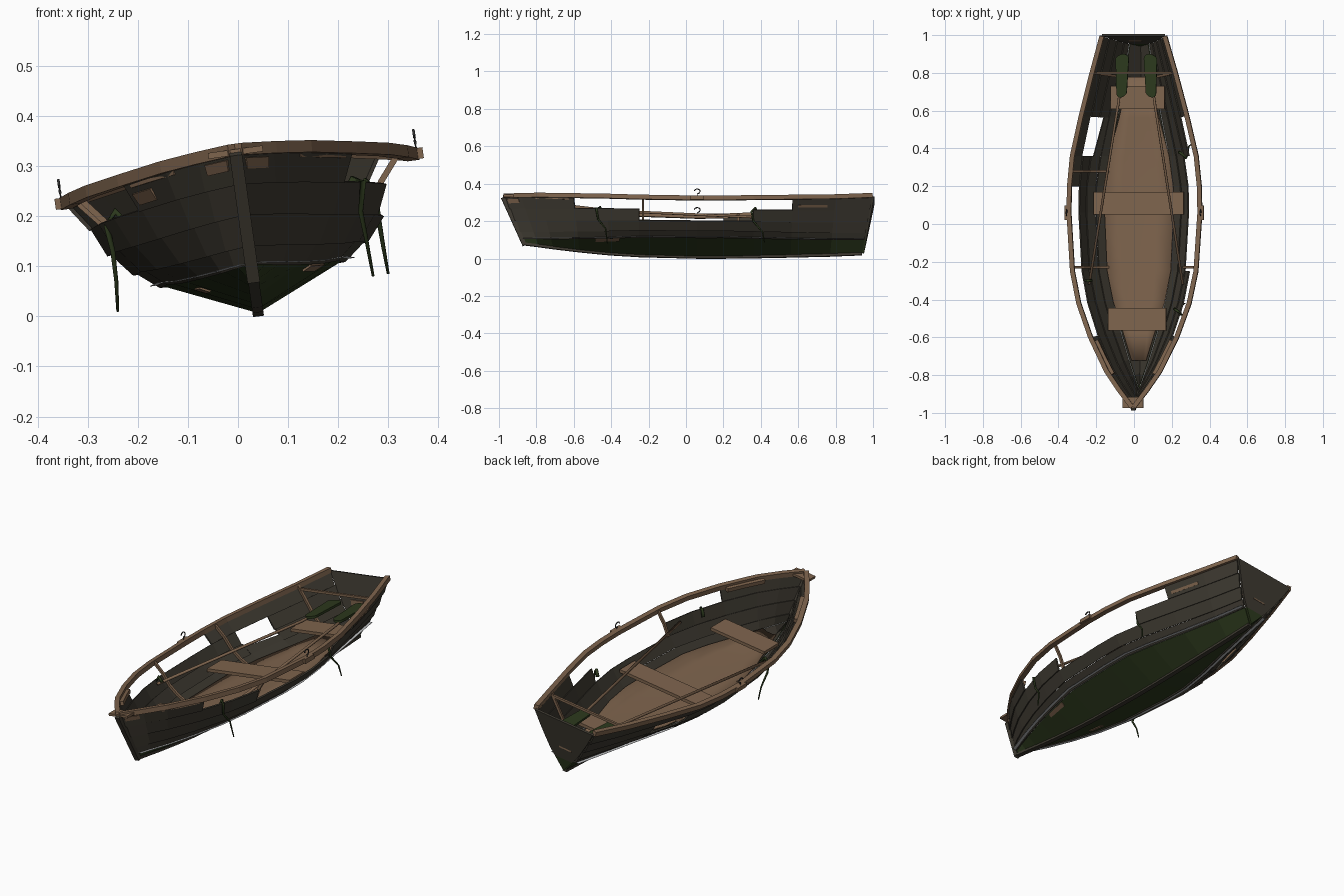
import bpy, math
from mathutils import Vector, Matrix

if "Cube" in bpy.data.objects:
    bpy.data.objects.remove(bpy.data.objects["Cube"])

# ---------- materials ----------
def material(name, rgb):
    m = bpy.data.materials.new(name)
    m.use_nodes = True
    m.diffuse_color = (*rgb, 1)
    m.node_tree.nodes["Principled BSDF"].inputs["Base Color"].default_value = (*rgb, 1)
    return m

DARK = material("weathered dark wood", (0.047, 0.041, 0.030))
BROWN = material("bare brown wood", (0.21, 0.128, 0.075))
GREEN = material("dark green paint", (0.025, 0.040, 0.012))
PALE = material("pale waterline", (0.55, 0.56, 0.57))
IRON = material("dark iron", (0.03, 0.03, 0.03))

# The boat lies heeled over on its keel
HEEL = Matrix.Translation((0.04, 0, 0.007)) @ Matrix.Rotation(math.radians(-8), 4, 'Y')

def build(name, verts, faces, mats, rule=None, thick=0, world=False):
    """Mesh object; with two materials and no rule the second is the inner side."""
    me = bpy.data.meshes.new(name)
    me.from_pydata([tuple(v) for v in verts], [], faces)
    for m in mats:
        me.materials.append(m)
    if rule:
        for p in me.polygons:
            p.material_index = rule(p.index)
    if not world:
        me.transform(HEEL)
    ob = bpy.data.objects.new(name, me)
    bpy.context.scene.collection.objects.link(ob)
    if thick:
        mod = ob.modifiers.new("Thickness", 'SOLIDIFY')
        mod.thickness, mod.offset = thick, 0
        mod.material_offset = len(mats) - 1
    return ob

def sweep(name, pts, w, h, mat, sides=4, tip=1.0, world=False):
    """Bar of given width and height along a path."""
    pts = [Vector(p) for p in pts]
    n, verts, faces = len(pts), [], []
    grow = math.sqrt(2) if sides == 4 else 1
    for i, p in enumerate(pts):
        t = (pts[min(i + 1, n - 1)] - pts[max(i - 1, 0)]).normalized()
        ref = Vector((0, 0, 1)) if abs(t.z) < 0.95 else Vector((0, 1, 0))
        a = t.cross(ref).normalized()
        b = a.cross(t)
        s = grow * (1 + (tip - 1) * i / (n - 1)) / 2
        for k in range(sides):
            ang = math.tau * (k + 0.5) / sides
            verts.append(p + a * math.cos(ang) * w * s + b * math.sin(ang) * h * s)
    for i in range(n - 1):
        for k in range(sides):
            q = (k + 1) % sides
            faces.append((i * sides + k, i * sides + q, (i + 1) * sides + q, (i + 1) * sides + k))
    faces += [tuple(range(sides))[::-1], tuple(range((n - 1) * sides, n * sides))]
    ob = build(name, verts, faces, [mat], world=world)
    if sides > 4:
        ob.data.polygons.foreach_set("use_smooth", [True] * len(faces))
    return ob

def box(name, c, size, mat):
    x, y, z = c
    return sweep(name, [(x, y - size[1] / 2, z), (x, y + size[1] / 2, z)], size[0], size[2], mat)

# ---------- hull shape ----------
# station: y at rim, half beam, rim height, keel height, rake of the lower edge
STATIONS = [(-0.97, 0.004, 0.325, 0.075, 0.11), (-0.88, 0.073, 0.319, 0.066, 0.09),
            (-0.78, 0.142, 0.311, 0.055, 0.07), (-0.6, 0.23, 0.296, 0.038, 0.03),
            (-0.42, 0.295, 0.284, 0.022, 0.01), (-0.25, 0.33, 0.274, 0.012, 0),
            (0.06, 0.35, 0.266, 0.004, 0), (0.2, 0.347, 0.267, 0.004, 0),
            (0.36, 0.331, 0.271, 0.006, 0), (0.57, 0.283, 0.28, 0.01, -0.01),
            (0.8, 0.223, 0.291, 0.015, -0.03), (0.995, 0.168, 0.306, 0.022, -0.055)]
YS = [s[0] for s in STATIONS]
# width and height fractions of the plank edges at bow, middle and stern
BOW = ([0, .32, .5, .68, .85, 1], [0, .1, .25, .5, .75, 1])
MID = ([0, .51, .65, .78, .87, 1], [0, .30, .42, .59, .8, 1])
STERN = ([0, .3, .45, .63, .82, 1], [0, .24, .36, .55, .77, 1])

def lerp(a, b, t):
    return a + (b - a) * t

def hull(side, y, level, out=0.0):
    """Point on the hull skin; level runs from 0 at the keel to 5 at the rim."""
    i = max(k for k in range(len(YS) - 1) if YS[k] <= y or k == 0)
    u = (y - YS[i]) / (YS[i + 1] - YS[i])
    _, b, h, k, r = (lerp(p, q, u) for p, q in zip(STATIONS[i], STATIONS[i + 1]))
    end, w = (BOW, (-0.2 - y) / 0.77) if y < 0 else (STERN, (y - 0.2) / 0.8)
    w = min(max(w, 0), 1)
    j = min(int(level), 4)
    f, g = (lerp(lerp(MID[c][j], MID[c][j + 1], level - j),
                 lerp(end[c][j], end[c][j + 1], level - j), w) for c in (0, 1))
    return Vector((side * (b * f + out * 0.8), y + r * (1 - g), lerp(k, h, g) - out * 0.5))

# Missing planks: (side, plank, from y, to y)
GAPS = [(1, 4, -0.6, 0.57), (1, 3, -0.25, 0.36),
        (-1, 4, -0.6, 0.2), (-1, 2, 0.36, 0.57), (-1, 3, 0.36, 0.57)]

# ---------- overlapping hull planks ----------
for side, word in ((1, "left"), (-1, "right")):
    for s in range(5):
        verts, faces = [], []
        for y in YS:
            verts += [hull(side, y, s, 0.007 if s else 0), hull(side, y, s + 1)]
        for i in range(len(YS) - 1):
            mid = (YS[i] + YS[i + 1]) / 2
            if not any(g[0] == side and g[1] == s and g[2] < mid < g[3] for g in GAPS):
                q = (2 * i, 2 * i + 2, 2 * i + 3, 2 * i + 1)
                faces.append(q if side > 0 else q[::-1])
        build(f"{word}_plank_{s + 1}", verts, faces, [DARK] if s else [GREEN, DARK], thick=0.008)

    # pale level strip along the waterline
    verts, faces = [], []
    for y in YS:
        p = hull(side, y, 1)
        verts += [p, p + Vector((side * 0.028, 0, 0))]
    faces = [(2 * i, 2 * i + 2, 2 * i + 3, 2 * i + 1) for i in range(len(YS) - 1)]
    build(f"{word}_waterline", verts, faces, [PALE], thick=0.001)

    # rim rail
    sweep(f"{word}_rim", [hull(side, y, 5) + Vector((0, 0, 0.004)) for y in YS], 0.024, 0.024, BROWN)

    # ribs
    for n, (y, low) in enumerate([(-0.23, 3 if side > 0 else 1), (0.28, 4.9 if side > 0 else 1), (0.8, 1)]):
        if low < 4:
            levels = [5 - 0.5 * k for k in range(int((5 - low) * 2) + 1)]
            sweep(f"{word}_rib_{n + 1}", [hull(side, y, v, -0.01) for v in levels], 0.013, 0.012, BROWN)

    # rowlock block and hook
    c = hull(side, 0.06, 5) + Vector((side * 0.008, 0, 0.005))
    box(f"{word}_rowlock_block", c, (0.026, 0.075, 0.022), BROWN)
    arc = [c + Vector((0, 0, 0.01)), c + Vector((0, 0, 0.022))]
    arc += [c + Vector((0, 0.016 * math.sin(a), 0.034 - 0.013 * math.cos(a)))
            for a in (math.radians(d) for d in range(20, 290, 30))]
    sweep(f"{word}_rowlock_hook", arc, 0.006, 0.006, IRON, 6)

    # rim knee near the bow
    sweep(f"{word}_bow_knee", [hull(side, y, 4.8, -0.012) for y in (-0.8, -0.7, -0.62)], 0.03, 0.02, BROWN)

    # oar: shaft and flat blade, rounded and narrowing towards the shaft
    bx = 0.077 * side
    sweep(f"{word}_oar_shaft", [(bx, 0.8, 0.195), (bx + side * 0.02, 0.64, 0.19),
                                (side * 0.25, -0.32, 0.212)], 0.014, 0.014, BROWN, 8)
    ring = []
    for k in range(16):
        a = math.tau * (k + 0.5) / 16
        wide = 0.036 if math.sin(a) > 0 else 0.028
        ring.append((bx + wide * math.cos(a) - side * 0.008 * math.sin(a),
                     0.785 + 0.03 * math.sin(a) + math.copysign(0.085, math.sin(a)), 0.198))
    build(f"{word}_oar_blade", ring, [tuple(range(16))], [GREEN], thick=0.012)

# remaining part of a broken plank
build("broken_plank", [hull(-1, y, v, 0.003) for y, v in ((0.36, 2), (0.57, 2), (0.57, 2.5), (0.36, 2.7))],
      [(0, 1, 2, 3)], [DARK], thick=0.008)

# ---------- bare wood patches on the skin ----------
PATCHES = [(1, -0.96, -0.9, 4.5, 4.85), (-1, -0.96, -0.9, 4.5, 4.85), (1, 0.6, 0.76, 4.25, 4.45),
           (1, -0.5, -0.36, 0.8, 0.95), (-1, -0.42, -0.34, 0.6, 0.75), (-1, -0.7, -0.62, 4.2, 4.6)]
for n, (side, y0, y1, a, b) in enumerate(PATCHES):
    corners = [hull(side, y, v, 0.009) for y, v in ((y0, a), (y1, a), (y1, b), (y0, b))]
    build(f"wood_patch_{n + 1}", corners, [(0, 1, 2, 3)], [BROWN], thick=0.004)

# ---------- transom ----------
verts = [hull(s, YS[-1], v) for v in range(6) for s in (1, -1)]
faces = [(2 * v, 2 * v + 2, 2 * v + 3, 2 * v + 1) if v else (0, 2, 3) for v in range(5)]
build("transom", verts, faces, [DARK, GREEN], lambda i: int(i == 0)).modifiers.new(
    "Thickness", 'SOLIDIFY').thickness = 0.012
box("transom_patch", (-0.01, 0.972, 0.165), (0.07, 0.012, 0.035), BROWN)

# ---------- keel, stem and breasthook ----------
sweep("keel", [hull(0, y, 0) - Vector((0, 0, 0.004)) for y in YS], 0.022, 0.014, DARK)
top, foot = hull(0, YS[0], 5), hull(0, YS[0], 0)
sweep("stem", [(0, foot.y - 0.003, foot.z - 0.01), (0, top.y - 0.008, top.z - 0.003)], 0.025, 0.022, DARK)
box("breasthook", (0, -0.945, 0.324), (0.11, 0.06, 0.012), BROWN)

# ---------- floor and benches ----------
verts, faces = [], []
for y in YS[2:11]:
    slim = 1 - 0.3 * max(0, abs(y) - 0.4) / 0.4
    for s in (1, 0.5, -0.5, -1):
        p = hull(1, y, 1.12)
        verts.append((p.x * s * slim, p.y, p.z + (0.008 if abs(s) == 1 else 0)))
for i in range(8):
    faces += [(4 * i + k, 4 * i + 4 + k, 4 * i + 5 + k, 4 * i + 1 + k) for k in range(3)]
floor = build("floor", verts, faces, [BROWN], thick=0.006)
floor.data.polygons.foreach_set("use_smooth", [True] * len(faces))
box("middle_bench", (0.005, 0.11, 0.145), (0.48, 0.12, 0.016), BROWN)
box("bow_bench", (0, -0.505, 0.165), (0.31, 0.12, 0.016), BROWN)
box("stern_bench", (0, 0.67, 0.15), (0.29, 0.12, 0.016), BROWN)
sweep("stern_crossbar", [(-0.215, 0.8, 0.28), (0.215, 0.8, 0.28)], 0.012, 0.012, BROWN)

# ---------- weed strands hanging over the sides ----------
STRANDS = [[(.215, -.45, .24), (.23, -.46, .275), (.25, -.48, .27), (.245, -.47, .21), (.255, -.43, .16), (.27, -.42, .08)],
           [(.24, .38, .24), (.255, .37, .27), (.275, .35, .25), (.28, .36, .2), (.29, .41, .14), (.3, .42, .085)],
           [(-.225, -.3, .185), (-.245, -.3, .21), (-.262, -.3, .18), (-.25, -.31, .13), (-.243, -.27, .07), (-.24, -.25, .01)]]
for n, path in enumerate(STRANDS):
    sweep(f"weed_strand_{n + 1}", path, 0.017, 0.017, GREEN, 8, tip=0.35, world=True)
